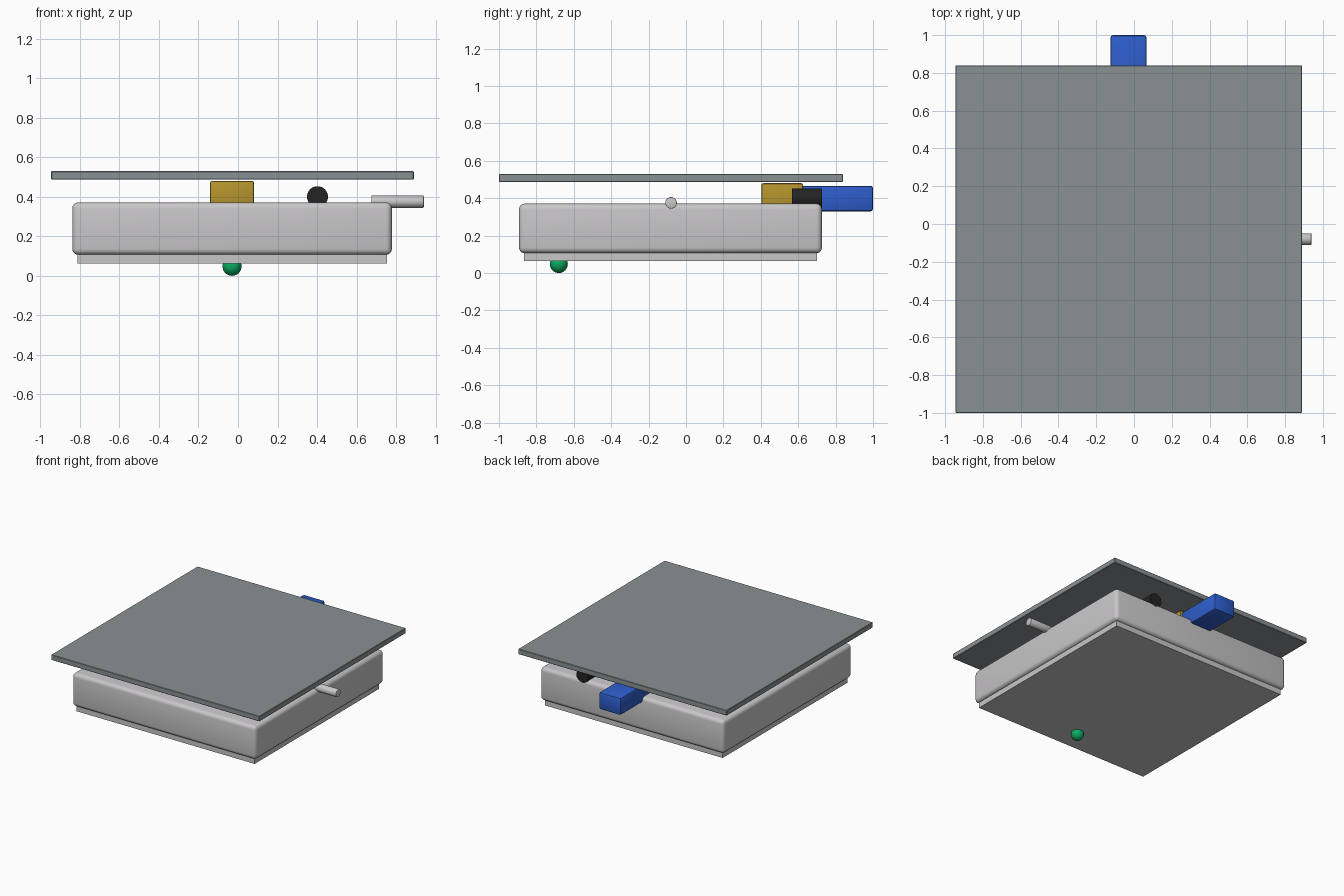
import bpy, math

if "Cube" in bpy.data.objects:
    bpy.data.objects.remove(bpy.data.objects["Cube"])


def srgb(h):
    c = [int(h[i:i + 2], 16) / 255 for i in (0, 2, 4)]
    return [v / 12.92 if v <= 0.04045 else ((v + 0.055) / 1.055) ** 2.4 for v in c] + [1]


def mat(name, h):
    m = bpy.data.materials.new(name)
    m.diffuse_color = srgb(h)
    m.use_nodes = True
    m.node_tree.nodes["Principled BSDF"].inputs["Base Color"].default_value = m.diffuse_color
    return m


slate = mat("slate grey", "8A9194")
pale = mat("pale grey", "C9C7C9")
gold = mat("mustard", "B5942D")
blue = mat("blue", "2D5DCB")
black = mat("black", "232323")
green = mat("green", "0BAA62")


def finish(name, m, smooth=True):
    o = bpy.context.object
    o.name = name
    o.data.materials.append(m)
    if smooth:
        bpy.ops.object.shade_smooth_by_angle(angle=math.radians(35))
    return o


def box(name, m, x, y, z, bevel=0.0, segments=3):
    """Box from its min/max ranges, with optional rounded edges."""
    bpy.ops.mesh.primitive_cube_add(size=1, location=[(r[0] + r[1]) / 2 for r in (x, y, z)])
    bpy.context.object.scale = [r[1] - r[0] for r in (x, y, z)]
    bpy.ops.object.transform_apply(location=False, rotation=False, scale=True)
    if bevel:
        mod = bpy.context.object.modifiers.new("rounding", 'BEVEL')
        mod.width = bevel
        mod.segments = segments
        bpy.ops.object.modifier_apply(modifier=mod.name)
    return finish(name, m)


def rod(name, m, centre, radius, length, rotation, bevel=0.0):
    bpy.ops.mesh.primitive_cylinder_add(vertices=32, radius=radius, depth=length,
                                        location=centre, rotation=rotation)
    if bevel:
        mod = bpy.context.object.modifiers.new("rounding", 'BEVEL')
        mod.width = bevel
        mod.segments = 2
        mod.limit_method = 'ANGLE'
        bpy.ops.object.modifier_apply(modifier=mod.name)
    return finish(name, m)


# Flat top plate, main housing and base plate
box("top_plate", slate, (-0.945, 0.889), (-1.0, 0.84), (0.487, 0.529), 0.003, 1)
box("housing", pale, (-0.838, 0.778), (-0.893, 0.727), (0.106, 0.371), 0.03, 4)
box("base_plate", pale, (-0.813, 0.753), (-0.866, 0.70), (0.063, 0.112))

# Connectors at the back
box("support_block", gold, (-0.141, 0.081), (0.404, 0.626), (0.33, 0.48), 0.01, 2)
box("rear_plug", blue, (-0.124, 0.066), (0.6, 1.0), (0.33, 0.466), 0.012, 2)
rod("rear_socket", black, (0.402, 0.647, 0.40), 0.053, 0.16, (math.pi / 2, 0, 0))

# Side pin
rod("side_pin", pale, (0.807, -0.08, 0.375), 0.031, 0.265, (0, math.pi / 2, 0), 0.004)

# Indicator light under the base
bpy.ops.mesh.primitive_uv_sphere_add(segments=32, ring_count=16, radius=0.048,
                                     location=(-0.03, -0.68, 0.048))
finish("indicator_light", green)
